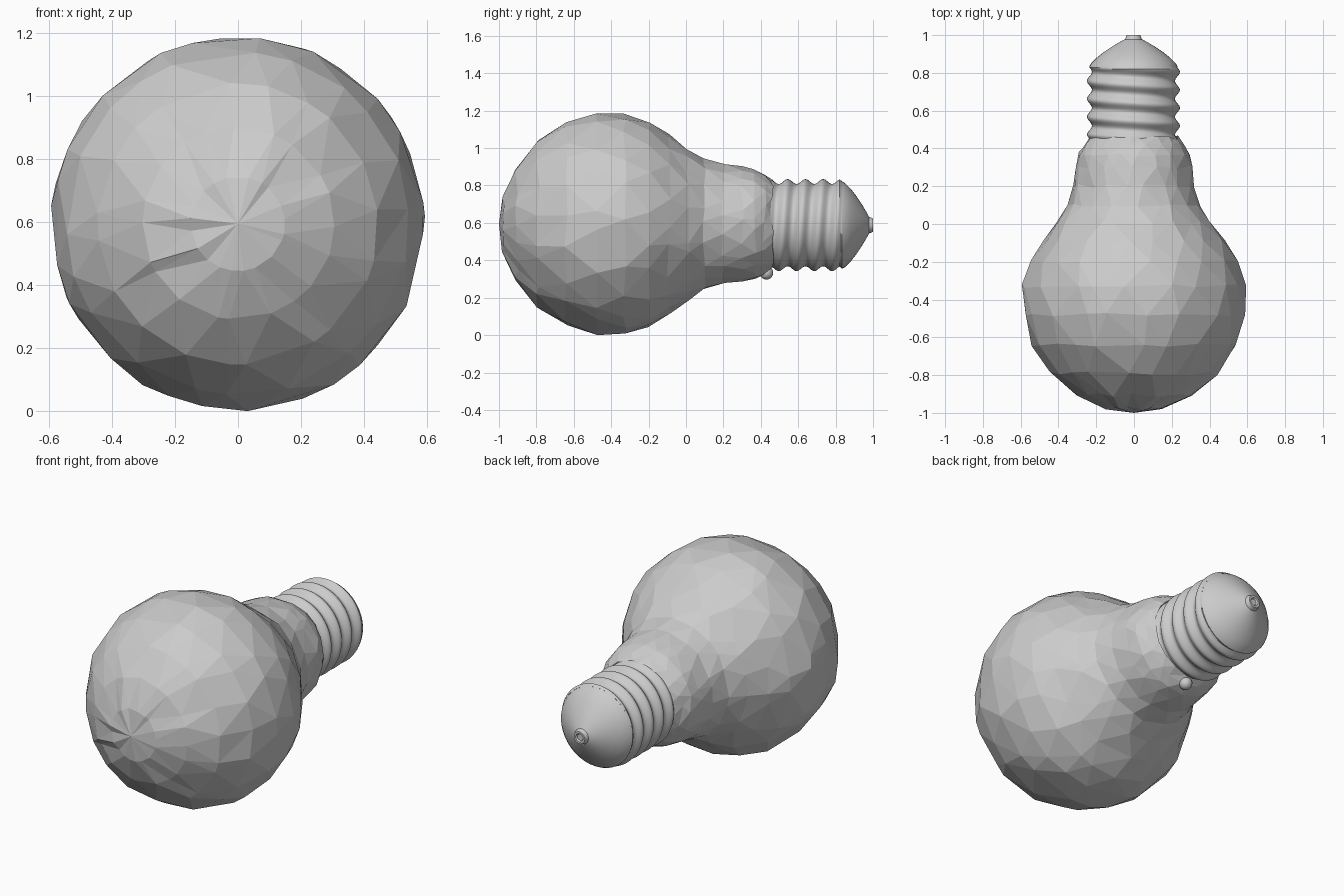
import bpy, bmesh, math, random
from mathutils import Vector

if "Cube" in bpy.data.objects:
    bpy.data.objects.remove(bpy.data.objects["Cube"])

random.seed(4)
TAU = 2 * math.pi

grey = bpy.data.materials.new("light grey")
grey.diffuse_color = (0.6, 0.6, 0.6, 1)
grey.use_nodes = True
grey.node_tree.nodes["Principled BSDF"].inputs["Base Color"].default_value = grey.diffuse_color


def finish(bm, name, smooth=None):
    bmesh.ops.recalc_face_normals(bm, faces=bm.faces[:])
    me = bpy.data.meshes.new(name)
    bm.to_mesh(me)
    bm.free()
    me.materials.append(grey)
    ob = bpy.data.objects.new(name, me)
    bpy.context.collection.objects.link(ob)
    if smooth:
        bpy.ops.object.select_all(action='DESELECT')
        ob.select_set(True)
        bpy.context.view_layer.objects.active = ob
        bpy.ops.object.shade_smooth_by_angle(angle=math.radians(smooth))
    return ob


def lathe(name, profile, n, cx, cz, radius=None, stagger=False, jitter=0.0, smooth=None):
    """Turn (y, r) points round the y axis; r = 0 makes a pole."""
    bm = bmesh.new()
    rings = []
    for k, (y, r) in enumerate(profile):
        if r == 0:
            rings.append([bm.verts.new((cx, y, cz))])
            continue
        ring = []
        for i in range(n):
            a = TAU * (i + (0.5 * (k % 2) if stagger else 0)) / n
            a += random.uniform(-jitter, jitter) * 2.2
            rr = radius(y, r, a) if radius else r
            rr *= 1 + random.uniform(-jitter, jitter) * 0.15
            dy = random.uniform(-jitter, jitter) * 0.2
            ring.append(bm.verts.new((cx + rr * math.cos(a), y + dy, cz + rr * math.sin(a))))
        rings.append(ring)
    for k in range(len(rings) - 1):
        A, B = rings[k], rings[k + 1]
        for i in range(n):
            j = (i + 1) % n
            if len(A) == 1:
                bm.faces.new((A[0], B[i], B[j]))
            elif len(B) == 1:
                bm.faces.new((A[i], B[0], A[j]))
            elif not stagger:
                bm.faces.new((A[i], B[i], B[j], A[j]))
            elif k % 2 == 0:
                bm.faces.new((A[i], B[i], A[j]))
                bm.faces.new((A[j], B[i], B[j]))
            else:
                bm.faces.new((A[i], B[i], B[j]))
                bm.faces.new((A[i], B[j], A[j]))
    return finish(bm, name, smooth)


# Faceted glass bulb and neck
glass = [(-1, 0), (-0.975, 0.15), (-0.905, 0.305), (-0.79, 0.445), (-0.64, 0.545),
         (-0.48, 0.592), (-0.33, 0.592), (-0.2, 0.55), (-0.09, 0.48), (0.01, 0.41),
         (0.1, 0.35), (0.2, 0.32), (0.3, 0.308), (0.37, 0.295), (0.42, 0.265), (0.46, 0.235)]
lathe("glass_bulb", glass, 20, 0, 0.595, stagger=True, jitter=0.05)

# Screw base with a helical thread that fades out at both ends
Y0, Y1, PITCH = 0.43, 0.835, 0.095


def thread(y, r, a):
    fade = min(1, (y - Y0) / 0.04, (Y1 - y) / 0.015)
    return r + 0.013 * max(0, fade) * math.cos(TAU * (y - 0.805) / PITCH - a)


screw = [(Y0 + (Y1 - Y0) * i / 54, 0.233) for i in range(55)]
lathe("screw_base", screw, 56, -0.003, 0.588, radius=thread, smooth=40)

# Rounded insulator cone
cone = [(0.835, 0.233), (0.85, 0.225), (0.88, 0.195), (0.91, 0.157),
        (0.94, 0.112), (0.965, 0.07), (0.978, 0.045)]
lathe("insulator_cone", cone, 40, -0.003, 0.588, smooth=40)

# Contact tip with a small dished end
tip = [(0.965, 0.05), (0.975, 0.045), (0.985, 0.042), (1.0, 0.036), (1.0, 0.024), (0.992, 0.018), (0.992, 0)]
lathe("contact_tip", tip, 20, -0.003, 0.588, smooth=35)

# Solder bead under the collar
bm = bmesh.new()
bmesh.ops.create_uvsphere(bm, u_segments=16, v_segments=10, radius=0.036)
bmesh.ops.translate(bm, vec=Vector((0, 0.43, 0.333)), verts=bm.verts[:])
finish(bm, "solder_bead", 40)
